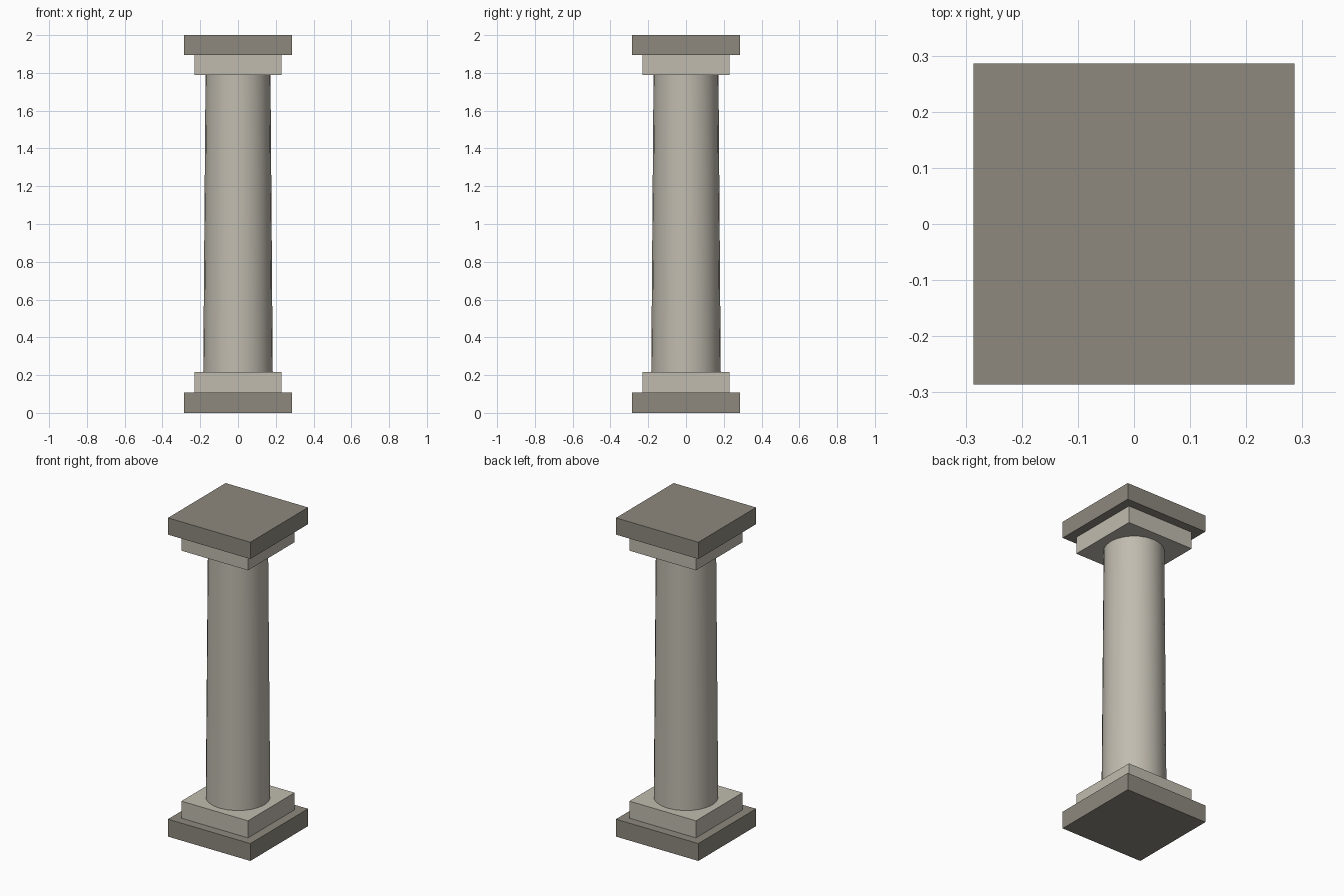
import bpy
from math import pi

if "Cube" in bpy.data.objects:
    bpy.data.objects.remove(bpy.data.objects["Cube"])


def material(name, color):
    m = bpy.data.materials.new(name)
    m.diffuse_color = (*color, 1)
    m.use_nodes = True
    m.node_tree.nodes["Principled BSDF"].inputs["Base Color"].default_value = m.diffuse_color
    return m


dark = material("dark_stone", (0.27, 0.25, 0.21))
light = material("light_stone", (0.53, 0.50, 0.43))


def slab(name, half, z0, z1, mat):
    bpy.ops.mesh.primitive_cube_add(size=1, location=(0, 0, (z0 + z1) / 2))
    ob = bpy.context.object
    ob.name = name
    ob.scale = (2 * half, 2 * half, z1 - z0)
    bpy.ops.object.transform_apply(location=False, rotation=False, scale=True)
    ob.data.materials.append(mat)


# stepped base and matching stepped capital
slab("base_plinth", 0.286, 0, 0.109, dark)
slab("base_step", 0.231, 0.109, 0.216, light)
slab("capital_step", 0.231, 1.788, 1.895, light)
slab("capital_slab", 0.286, 1.895, 2.0, dark)

# gently tapered round shaft
bpy.ops.mesh.primitive_cone_add(vertices=24, radius1=0.184, radius2=0.172,
                                depth=1.788 - 0.216,
                                location=(0, 0, (1.788 + 0.216) / 2))
shaft = bpy.context.object
shaft.name = "shaft"
shaft.data.materials.append(light)
bpy.ops.object.shade_smooth_by_angle(angle=pi / 6)
